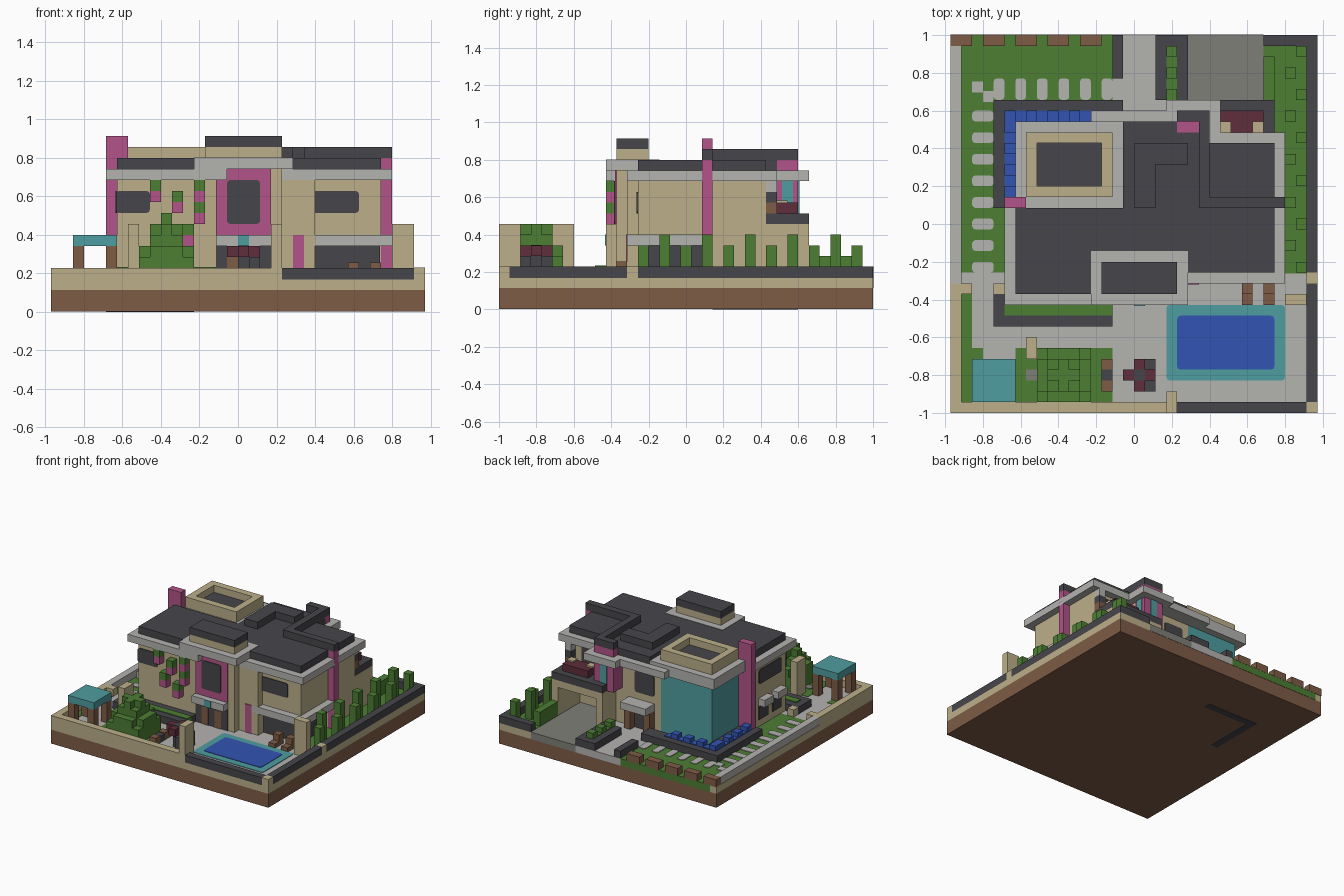
import bpy, bmesh
from mathutils import Vector

default_cube = bpy.data.objects.get("Cube")
if default_cube:
    bpy.data.objects.remove(default_cube, do_unlink=True)

UNIT = 2 / 35                      # one building block
HALF = Vector((17, 17.5, 0))       # plot centre in blocks


def make_material(name, *srgb):
    linear = [(c / 255 / 12.92) if c < 11 else ((c / 255 + 0.055) / 1.055) ** 2.4 for c in srgb]
    mat = bpy.data.materials.new(name)
    mat.use_nodes = True
    mat.diffuse_color = (*linear, 1)
    mat.node_tree.nodes["Principled BSDF"].inputs["Base Color"].default_value = (*linear, 1)
    return mat


sand = make_material("sand", 188, 175, 138)
charcoal = make_material("charcoal", 70, 70, 75)
grey = make_material("light grey", 180, 179, 176)
asphalt = make_material("asphalt grey", 127, 127, 121)
green = make_material("leaf green", 77, 126, 52)
brown = make_material("earth brown", 126, 92, 70)
pink = make_material("pink", 178, 84, 136)
teal = make_material("teal", 80, 157, 160)
blue = make_material("water blue", 50, 84, 178)
maroon = make_material("maroon", 94, 46, 60)


def add_box(name, mat, x, y, z, rounded=None):
    """Box between block coordinates; rounded = axis whose edges are softened."""
    low, high = Vector((x[0], y[0], z[0])), Vector((x[1], y[1], z[1]))
    bm = bmesh.new()
    bmesh.ops.create_cube(bm, size=1)
    for v in bm.verts:
        v.co = Vector([(low[a] + high[a]) / 2 + v.co[a] * (high[a] - low[a]) for a in range(3)])
        v.co = (v.co - HALF) * UNIT
    if rounded is not None:
        edges = []
        for e in bm.edges:
            d = e.verts[0].co - e.verts[1].co
            if abs(d[rounded]) > d.length * 0.99:
                edges.append(e)
        bmesh.ops.bevel(bm, geom=edges, offset=UNIT * 0.3, segments=2, profile=0.5, affect='EDGES')
    mesh = bpy.data.meshes.new(name)
    bm.to_mesh(mesh)
    bm.free()
    mesh.materials.append(mat)
    obj = bpy.data.objects.new(name, mesh)
    bpy.context.collection.objects.link(obj)
    return obj


def add_cube(name, mat, x, y, z, height=1):
    return add_box(name, mat, (x, x + 1), (y, y + 1), (z, z + height))


# Plot layers
add_box("earth_base", brown, x=(0, 34), y=(0, 35), z=(0.04, 2))
add_box("base_inlay_back", charcoal, x=(5, 13), y=(27, 28), z=(0, 0.1))
add_box("base_inlay_side", charcoal, x=(5, 6), y=(20, 27), z=(0, 0.1))
add_box("foundation", sand, x=(0, 34), y=(0, 35), z=(2, 2.95))
add_box("terrace", grey, x=(1, 33), y=(1, 13), z=(2.5, 3))
add_box("back_lawn", green, x=(1, 15), y=(12, 35.04), z=(2, 3))
add_box("back_path", grey, x=(15, 22), y=(26, 35.04), z=(2, 3))
add_box("driveway", asphalt, x=(22, 29), y=(24, 35.04), z=(2, 3))
add_box("right_lawn", green, x=(29, 33), y=(12.9, 34), z=(2.5, 3.03))
add_box("left_verge", green, x=(1, 2), y=(1, 11), z=(2.5, 3.05))
add_box("front_lawn", green, x=(6, 15), y=(1, 6), z=(2.5, 3.05))
add_box("canopy_lawn", green, x=(2, 3), y=(5, 6), z=(2.5, 3.05))

# Boundary walls
add_box("left_wall_grey", grey, x=(0, 1), y=(12, 34), z=(3, 4))
add_box("left_wall_sand", sand, x=(0, 1), y=(0, 12), z=(2.9, 4))
add_box("front_wall_sand", sand, x=(0, 21), y=(0, 1), z=(2.9, 4))
add_box("front_wall_dark", charcoal, x=(21, 33), y=(0, 1), z=(2.95, 4))
add_box("right_wall_front", charcoal, x=(33, 34), y=(1, 12), z=(2.95, 4))
add_box("right_wall_back", charcoal, x=(33, 34), y=(13, 35), z=(2.95, 4))
add_box("back_wall_dark", charcoal, x=(29, 34), y=(34, 35), z=(2.95, 4))
for y in (0, 12):
    add_cube("right_wall_post", sand, 33, y, 2.9, 1.13)
add_box("side_gate_left", sand, x=(0, 2), y=(11, 12), z=(3, 4))
add_box("side_gate_right", sand, x=(4, 5), y=(11, 12), z=(3, 4))
add_box("pool_gate_post", sand, x=(20, 21), y=(0, 2), z=(3, 8))
add_box("garden_gate_post", sand, x=(7, 8), y=(5, 7), z=(3, 8))
add_box("pool_side_wall", sand, x=(31, 33), y=(10, 11), z=(3, 8))
for x in range(0, 15, 3):
    add_box("back_brown_block", brown, x=(x, x + 2), y=(34, 35.06), z=(2.95, 4))

# Stepping stones
for y in range(13, 29, 2):
    add_box("side_stone", grey, x=(2, 4), y=(y, y + 1), z=(2.5, 3.1), rounded=2)
for x in range(4, 15, 2):
    add_box("back_stone", grey, x=(x, x + 1), y=(29, 31), z=(2.5, 3.1), rounded=2)
add_cube("corner_stone", grey, 2, 29.7, 2.5, 0.6)
add_cube("corner_stone", grey, 3, 28.8, 2.5, 0.6)
add_cube("lawn_stone", asphalt, 7, 3, 2.5, 0.65)

# Swimming pool and loungers
add_box("pool_edge", teal, x=(20, 31), y=(3, 10), z=(2.5, 3.08), rounded=2)
add_box("pool_water", blue, x=(21, 30), y=(4, 9), z=(2.5, 3.14), rounded=2)
for x in (27, 29):
    add_box("lounger_seat", brown, x=(x, x + 1), y=(10, 12), z=(3, 3.6))
    add_cube("lounger_back", brown, x, 11, 3.5)

# Hedge along the right boundary, alternating tall and short
for y in range(13, 34, 2):
    tall = y % 4 == 3
    add_cube("hedge_post", green, 31 if tall else 32, y, 3, 4 if tall else 3)

# Corner canopy
add_box("canopy_roof", teal, x=(2, 6), y=(1, 5), z=(6, 7))
for x in (2, 5):
    for y in (1, 4):
        add_cube("canopy_post", brown, x, y, 3, 3)

# Stepped tree
add_box("tree_lower", green, x=(8, 13), y=(1, 6), z=(3, 5))
add_box("tree_middle", green, x=(9, 12), y=(1, 6), z=(5, 6))
add_box("tree_middle_cross", green, x=(8, 13), y=(2, 5), z=(5, 6))
add_box("tree_upper", green, x=(9, 12), y=(2, 5), z=(6, 7))
add_box("tree_crown", green, x=(9, 12), y=(3, 4), z=(7, 8))
add_box("tree_crown_cross", green, x=(10, 11), y=(2, 5), z=(7, 8))
for y in (2, 4):
    add_cube("garden_bench", brown, 14, y, 3)
add_cube("bench_gap", charcoal, 14, 3, 3, 0.9)

# Garden table
add_cube("table_leg", charcoal, 17, 3, 3, 3.05)
add_box("table_top", maroon, x=(16, 19), y=(3, 4), z=(5, 6))
add_box("table_top_cross", maroon, x=(17, 18), y=(2, 5), z=(5, 6))
for y in (2, 4):
    add_cube("chair", charcoal, 18, y, 3, 2)

# Planters
add_box("front_planter", charcoal, x=(4, 15), y=(8, 11), z=(3, 4))
add_box("front_planter_leaves", green, x=(5, 15), y=(9, 10), z=(3, 4.1))
add_box("path_planter", charcoal, x=(19, 22), y=(29, 35), z=(2.95, 4))
add_box("path_planter_leaves", green, x=(20, 21), y=(29, 34), z=(3, 4.1))
for y in range(29, 34, 2):
    add_cube("path_bush", green, 20, y, 4, 0.8)
add_box("path_kerb", charcoal, x=(15, 16), y=(31, 35), z=(3, 4))
add_box("drive_hedge", green, x=(29, 30), y=(29, 33), z=(3, 5))
add_box("water_bed_back", charcoal, x=(4, 16), y=(27, 29), z=(3, 4))
add_box("water_bed_side", charcoal, x=(4, 7), y=(19, 29), z=(3, 4))
add_box("water_back", blue, x=(5, 13), y=(27, 28), z=(3, 4.1))
add_box("water_side", blue, x=(5, 6), y=(20, 28), z=(3, 4.1))
for i in range(0, 8, 2):
    add_cube("water_splash", blue, 5 + i, 27, 4, 0.7)
    add_cube("water_splash", blue, 5, 20 + i, 4, 0.7)

# House walls
add_box("left_wing", sand, x=(6, 16), y=(11, 20), z=(3, 12))
add_box("centre_wing", sand, x=(14.95, 24), y=(12, 26), z=(3, 12))
add_box("porch_tower", sand, x=(14, 21), y=(11, 15), z=(3, 13))
add_box("right_wing_upper", sand, x=(22, 30), y=(13, 25), z=(7, 12))
add_box("right_wing_lower", sand, x=(22, 30), y=(19, 24), z=(3, 7))
add_box("lounge_glass", charcoal, x=(22.5, 29.9), y=(13.2, 19), z=(3, 6))
add_box("lounge_canopy", grey, x=(22, 31), y=(12, 19), z=(6, 7))
add_box("lounge_pillar", pink, x=(22, 23), y=(11.9, 13), z=(3, 7))
add_cube("right_pink_pillar", pink, 30, 19, 3, 11)
add_box("left_pink_pillar", pink, x=(5, 7), y=(19, 20), z=(4, 16))
add_box("glass_tower", teal, x=(7, 15), y=(20, 26), z=(3, 12))

# Garage with balcony above
add_box("garage_right_wall", sand, x=(29, 30), y=(24, 29), z=(3, 8))
add_box("garage_left_wall", sand, x=(22, 23), y=(24, 29), z=(3, 8))
add_box("garage_ceiling", sand, x=(22, 30), y=(24, 29), z=(7, 8))
add_box("balcony_slab", charcoal, x=(22, 30), y=(25, 29), z=(8, 9))
add_box("balcony_sofa", maroon, x=(25, 29), y=(26, 28), z=(9, 10))
for x in (25, 28):
    add_cube("sofa_cushion", sand, x, 26, 9, 1.2)
for level, mat in enumerate((brown, charcoal, grey)):
    add_cube("balcony_column", mat, 29, 25, 9 + level)
add_box("balcony_door", charcoal, x=(25, 28), y=(25, 25.12), z=(9, 11.5))
add_box("stair_tower", pink, x=(21, 24), y=(26, 28), z=(8, 14))
add_box("stair_window", teal, x=(22, 23), y=(28, 28.12), z=(9, 12))
add_box("stair_side_window", teal, x=(24, 24.12), y=(26.5, 27.5), z=(9, 12))

# Roof slabs and dark roof covering
add_box("roof_slab_left", grey, x=(5, 16), y=(10, 19), z=(12, 13))
add_box("roof_slab_tower", grey, x=(6, 16), y=(19, 27), z=(12, 13.5))
add_box("roof_slab_centre", grey, x=(13, 22), y=(12, 28), z=(12, 13))
add_box("roof_slab_back", grey, x=(20, 25), y=(25, 29), z=(12, 13))
add_box("roof_slab_right", grey, x=(22, 31), y=(12, 26), z=(12, 13))
add_box("roof_left", charcoal, x=(6, 16), y=(11, 19), z=(13, 14))
add_box("roof_centre", charcoal, x=(16, 24), y=(13, 27), z=(13, 14))
add_box("roof_right", charcoal, x=(24, 30), y=(13, 25), z=(13, 14))
add_box("roof_rib_cross", charcoal, x=(23, 31), y=(19, 20), z=(14, 15))
add_box("roof_rib_long", charcoal, x=(23, 24), y=(19, 28), z=(14, 15))
add_box("roof_rib_end", charcoal, x=(21, 24), y=(27, 28), z=(14, 15))
add_box("roof_box_wide", charcoal, x=(17, 22), y=(23, 25), z=(14, 15))
add_box("roof_box_long", charcoal, x=(17, 19), y=(19, 23), z=(14, 15))
add_box("porch_roof_slab", grey, x=(13, 22), y=(10, 15), z=(13, 14.05))
add_box("porch_roof_block", sand, x=(14, 21), y=(11, 14), z=(14, 15))
add_box("porch_roof_cap", charcoal, x=(14, 21), y=(11, 14), z=(15, 16))
add_box("parapet_floor", charcoal, x=(8, 14), y=(21, 25), z=(13, 14))
for y in (20, 25):
    add_box("parapet_long", sand, x=(7, 15), y=(y, y + 1), z=(13, 15))
for x in (7, 14):
    add_box("parapet_short", sand, x=(x, x + 1), y=(20, 26), z=(13, 15))

# Front entrance
add_box("entrance_frame", pink, x=(15, 20), y=(10.85, 11), z=(7, 13))
add_box("entrance_window", charcoal, x=(16, 19), y=(10.75, 10.87), z=(8, 12), rounded=1)
add_box("entrance_canopy", grey, x=(15, 20), y=(10, 11), z=(6, 7))
add_box("entrance_sign_plate", teal, x=(17, 18), y=(9.9, 10), z=(6, 7))
add_box("entrance_glass", charcoal, x=(15, 20), y=(10.88, 11), z=(3, 6))
for x in (16, 18):
    add_box("entrance_door", brown, x=(x, x + 1), y=(10.8, 10.9), z=(3, 5.5))

# Windows
add_box("front_left_window", charcoal, x=(5.9, 9), y=(10.88, 11), z=(9, 11), rounded=1)
add_box("front_right_window", charcoal, x=(23, 28), y=(12.88, 13), z=(9, 11), rounded=1)
add_box("left_side_window", charcoal, x=(5.88, 6), y=(12, 17), z=(9, 11), rounded=0)
add_box("back_window", charcoal, x=(16, 19), y=(26, 26.12), z=(8, 11), rounded=1)
for y in (12, 15):
    add_box("side_ledge", grey, x=(5, 6), y=(y, y + 2), z=(6, 7))
    add_box("side_low_window", charcoal, x=(5.88, 6), y=(y, y + 2), z=(4, 6))

# Back entrance
add_box("back_canopy", grey, x=(16, 20), y=(26, 28), z=(6, 7))
add_box("back_door_glass", charcoal, x=(16, 20), y=(26, 26.12), z=(3, 6))
for x in (16, 19):
    add_cube("back_door_post", brown, x, 26.1, 3, 3)

# Hanging pots on the front wall
for x, z in ((9, 10), (11, 9), (13, 10), (13, 8), (10, 7), (12, 6)):
    add_cube("hanging_pot", pink, x, 10, z)
    add_cube("hanging_plant", green, x, 10, z + 1)
